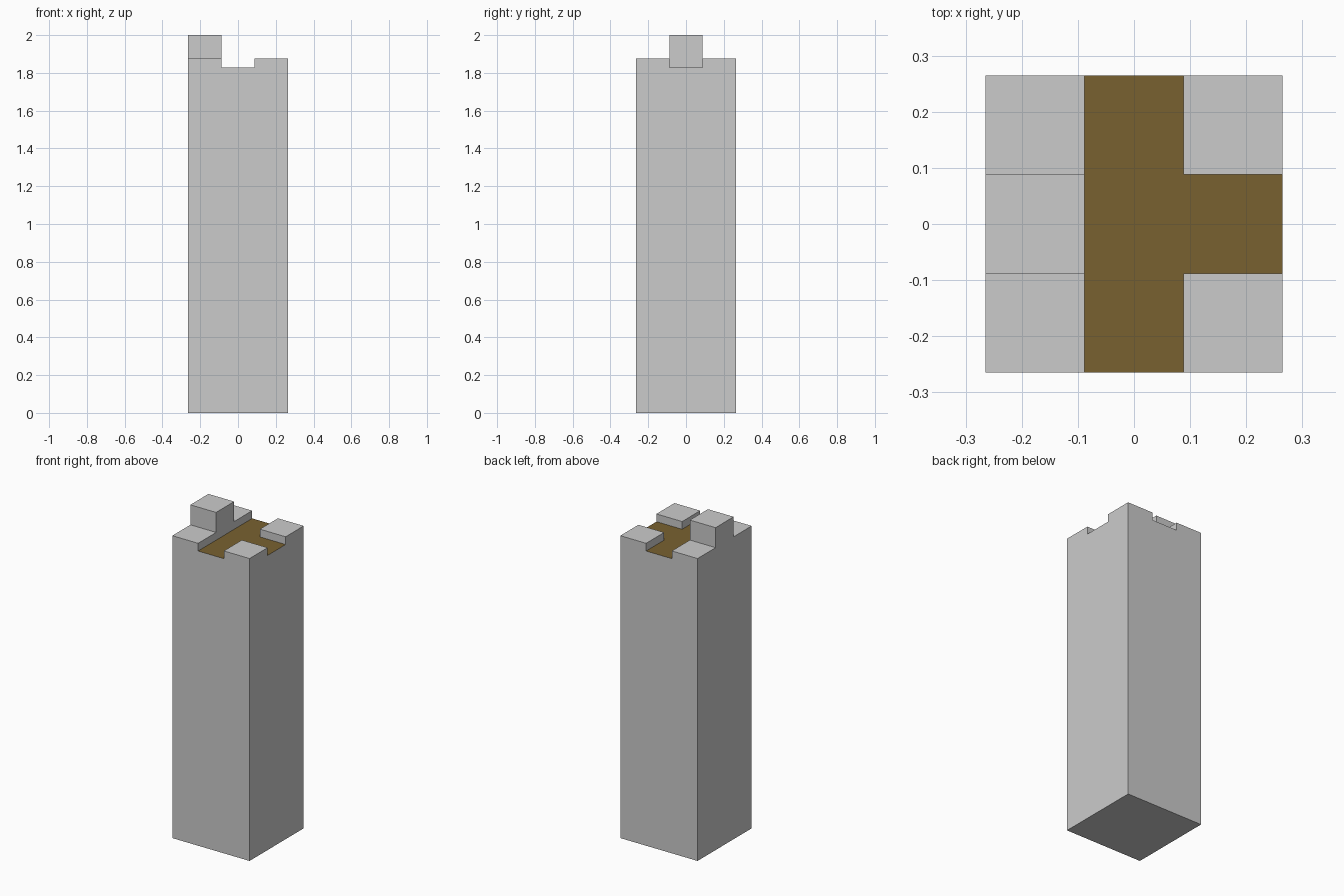
import bpy
import bmesh

if "Cube" in bpy.data.objects:
    bpy.data.objects.remove(bpy.data.objects["Cube"])

HALF, CELL = 0.265, 0.0883
FLOOR, MERLON, TOP = 1.828, 1.876, 2.0


def raise_faces(bm, faces, height, keep=False):
    """Extrude faces upward and remove the faces left behind inside."""
    out = bmesh.ops.extrude_face_region(bm, geom=faces)["geom"]
    verts = [g for g in out if isinstance(g, bmesh.types.BMVert)]
    bmesh.ops.translate(bm, vec=(0, 0, height), verts=verts)
    old = [f for f in faces if f.is_valid]
    if old and not keep:
        bmesh.ops.delete(bm, geom=old, context='FACES')


def top_cells(bm, z, test):
    """Flat faces at height z whose centre passes the test."""
    result = []
    for f in list(bm.faces):
        c = f.calc_center_median()
        if all(abs(v.co.z - z) < 1e-4 for v in f.verts) and test(c.x, c.y):
            result.append(f)
    return result


# Tower shaft: a 3 x 3 grid raised into a solid box
bm = bmesh.new()
bmesh.ops.create_grid(bm, x_segments=3, y_segments=3, size=HALF)
raise_faces(bm, list(bm.faces), FLOOR, keep=True)
open_edges = [e for e in bm.edges if e.is_boundary]
if open_edges:
    bmesh.ops.holes_fill(bm, edges=open_edges, sides=0)

# Battlements: four corners plus the left middle block, which rises higher
raise_faces(bm, top_cells(bm, FLOOR, lambda x, y: x < -CELL or
                          (x > CELL and abs(y) > CELL)), MERLON - FLOOR)
raise_faces(bm, top_cells(bm, MERLON, lambda x, y: x < -CELL and abs(y) < CELL),
            TOP - MERLON)

# Brown walkway between the battlements
for f in top_cells(bm, FLOOR, lambda x, y: True):
    f.material_index = 1

# Merge coplanar faces
bmesh.ops.recalc_face_normals(bm, faces=list(bm.faces))
bmesh.ops.dissolve_limit(bm, angle_limit=0.01, verts=list(bm.verts),
                         edges=list(bm.edges), delimit={'MATERIAL'})

mesh = bpy.data.meshes.new("tower")
bm.to_mesh(mesh)
bm.free()
stone = bpy.data.materials.new("stone")
stone.diffuse_color = (0.8, 0.8, 0.8, 1)
stone.use_nodes = True
stone.node_tree.nodes["Principled BSDF"].inputs["Base Color"].default_value = stone.diffuse_color
wood = bpy.data.materials.new("wood")
wood.diffuse_color = (0.19, 0.12, 0.03, 1)
wood.use_nodes = True
wood.node_tree.nodes["Principled BSDF"].inputs["Base Color"].default_value = wood.diffuse_color
mesh.materials.append(stone)
mesh.materials.append(wood)
bpy.context.collection.objects.link(bpy.data.objects.new("tower", mesh))
